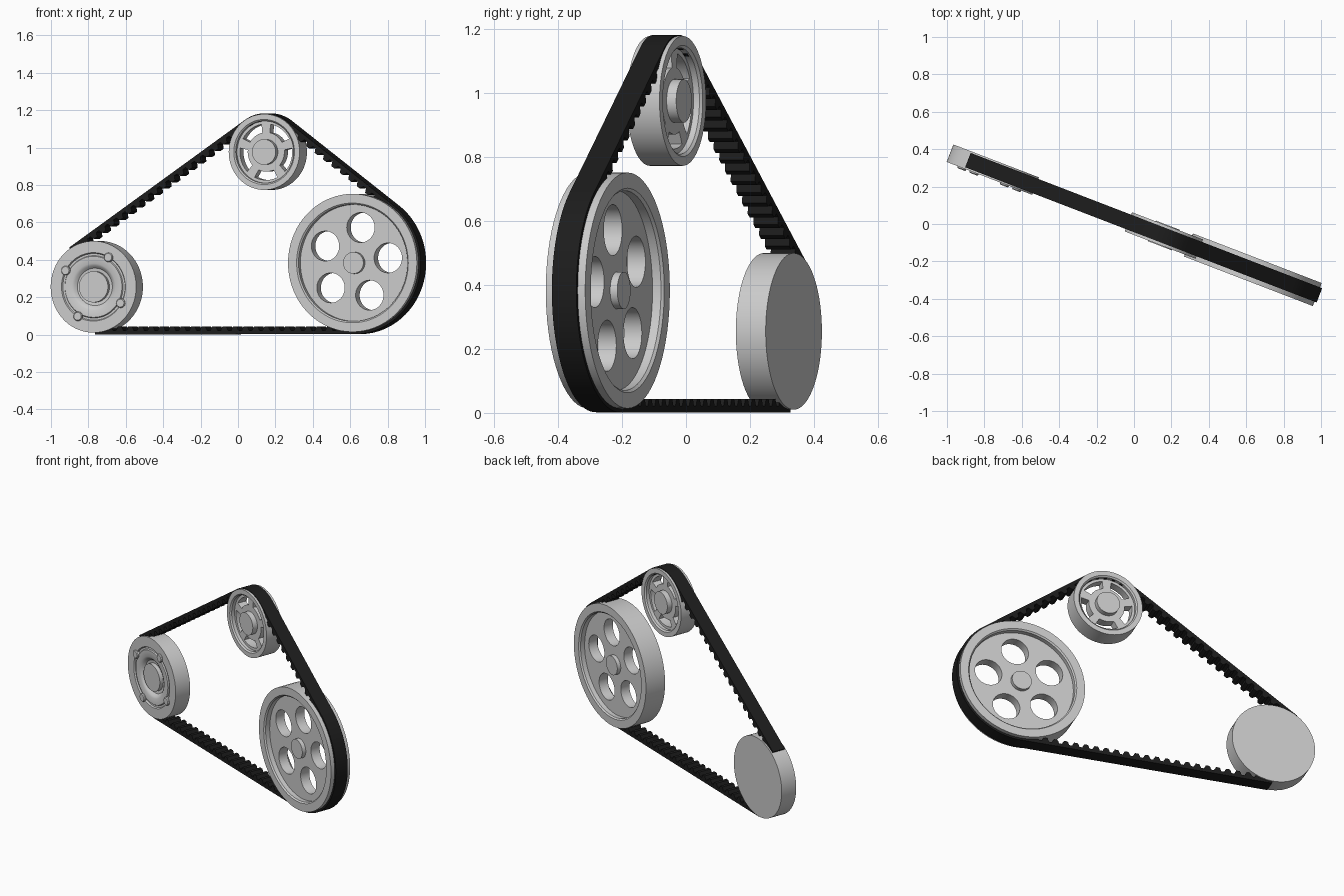
import bpy, math
from math import sin, cos, pi, radians, atan2, asin, hypot

if "Cube" in bpy.data.objects:
    bpy.data.objects.remove(bpy.data.objects["Cube"])

YAW = radians(-21.05)
# pulley centres (distance along the drive plane, height)
LEFT, TOP, BIG = (-.809, .255), (.171, .976), (.681, .383)


def place(ob, centre):
    # local xy = drive plane, local z = towards the front
    ob.rotation_euler = (pi / 2, 0, YAW)
    ob.location = (centre[0] * cos(YAW), centre[0] * sin(YAW), centre[1])
    bpy.ops.object.select_all(action='DESELECT')
    ob.select_set(True)
    bpy.context.view_layer.objects.active = ob
    if ob.type == 'CURVE':
        bpy.ops.object.convert(target='MESH')
    bpy.ops.object.shade_smooth_by_angle(angle=radians(30))
    return bpy.context.view_layer.objects.active


def mesh_object(name, verts, faces, centre):
    me = bpy.data.meshes.new(name)
    me.from_pydata(verts, [], faces)
    ob = bpy.data.objects.new(name, me)
    bpy.context.collection.objects.link(ob)
    return place(ob, centre)


def lathe(name, prof, centre, closed=False, seg=72, at=(0, 0)):
    """Turn (radius, depth) points, listed from back to front along the outside."""
    n = len(prof)
    verts = [(at[0] + r * cos(2 * pi * i / seg), at[1] + r * sin(2 * pi * i / seg), t)
             for i in range(seg) for r, t in prof]
    faces = []
    for i in range(seg):
        a, b = i * n, (i + 1) % seg * n
        for k in range(n if closed else n - 1):
            m = (k + 1) % n
            faces.append((a + k, b + k, b + m, a + m))
    if not closed:
        faces.append([i * n for i in range(seg)][::-1])
        faces.append([i * n + n - 1 for i in range(seg)])
    return mesh_object(name, verts, faces, centre)


def circle(r, cx=0, cy=0, seg=72):
    return [(cx + r * cos(2 * pi * i / seg), cy + r * sin(2 * pi * i / seg)) for i in range(seg)]


def plate(name, loops, half, centre):
    """Flat plate with holes, from 2D outlines."""
    cu = bpy.data.curves.new(name, 'CURVE')
    cu.dimensions, cu.fill_mode, cu.extrude = '2D', 'BOTH', half
    for pts in loops:
        sp = cu.splines.new('POLY')
        sp.points.add(len(pts) - 1)
        for p, q in zip(sp.points, pts):
            p.co = (q[0], q[1], 0, 1)
        sp.use_cyclic_u = True
    ob = bpy.data.objects.new(name, cu)
    bpy.context.collection.objects.link(ob)
    return place(ob, centre)


def rim(name, r, inner, half, centre):
    c = .008
    lathe(name, [(r, -half), (r, half), (inner + c, half), (inner, half - c),
                 (inner, c - half), (inner + c, -half)], centre, closed=True)


# large pulley: rim, web with five round holes, shaft
rim("big_pulley_rim", .369, .312, .066, BIG)
holes = [circle(.08, .192 * cos(radians(80 + 72 * k)), .192 * sin(radians(80 + 72 * k)), 40)
         for k in range(5)]
plate("big_pulley_web", [circle(.318)] + holes, .03, BIG)
lathe("big_pulley_shaft", [(.058, -.054), (.058, .054)], BIG, seg=48)

# top pulley: rim, web with five arc windows, hub
rim("top_pulley_rim", .203, .166, .055, TOP)
windows = []
for k in range(5):
    a0 = radians(270 + 72 * k)
    arc = [radians(-26 + 52 * i / 12) for i in range(13)]
    windows.append([(.15 * cos(a0 + a), .15 * sin(a0 + a)) for a in arc] +
                   [(.105 * cos(a0 + a * .93), .105 * sin(a0 + a * .93)) for a in reversed(arc)])
plate("top_pulley_web", [circle(.172)] + windows, .027, TOP)
lathe("top_pulley_hub", [(.068, -.059), (.068, .059)], TOP, seg=48)

# left pulley: solid body with grooved front face, hub and four bolts
lathe("left_pulley_body", [(.245, -.05), (.245, .05), (.183, .05), (.178, .042), (.167, .042),
                           (.163, .049), (.125, .049), (.112, .042), (.1, .028), (.083, .026),
                           (.083, .05)], LEFT)
for k in range(4):
    a = radians(61 + 90 * k)
    lathe(f"left_pulley_bolt_{k + 1}", [(.025, .035), (.025, .055), (.021, .06)], LEFT, seg=24,
          at=(.18 * cos(a), .18 * sin(a)))

# toothed belt: tangents between the pulleys, wrapped over the top and large ones
wheels = [(*LEFT, .254), (*TOP, .207), (*BIG, .381), (*LEFT, .254)]
normals = []
for (x1, z1, r1), (x2, z2, r2) in zip(wheels, wheels[1:]):
    normals.append(atan2(z2 - z1, x2 - x1) + asin((r2 - r1) / hypot(x2 - x1, z2 - z1)) + pi / 2)
for i in (1, 2):
    while normals[i] > normals[i - 1]:
        normals[i] -= 2 * pi


def on(w, a):
    return w[0] + w[2] * cos(a), w[1] + w[2] * sin(a)


pieces = []          # (length, function of 0..1 giving point and normal angle)
for i in range(3):
    a = normals[i]
    p, q = on(wheels[i], a), on(wheels[i + 1], a)
    pieces.append((hypot(q[0] - p[0], q[1] - p[1]), lambda f, p=p, q=q, a=a:
                   (p[0] + (q[0] - p[0]) * f, p[1] + (q[1] - p[1]) * f, a)))
    if i < 2:
        w, b = wheels[i + 1], normals[i + 1]
        pieces.append((w[2] * (a - b), lambda f, w=w, a=a, b=b:
                       (*on(w, a + (b - a) * f), a + (b - a) * f)))


def path(s):
    for length, f in pieces[:-1]:
        if s <= length:
            return f(s / length)
        s -= length
    return pieces[-1][1](min(1, s / pieces[-1][0]))


total = sum(p[0] for p in pieces)
count = round(total / .06)
pitch, width = total / count, .041
verts, faces = [], []
for k in range(count):
    for f, depth in ((0, .02), (.2, .02), (.3, .034), (.38, .042), (.72, .042), (.8, .034), (.9, .02)):
        x, z, a = path((k + f) * pitch)
        for d in (0, depth):
            for y in (width, -width):
                verts.append((x - d * cos(a), z - d * sin(a), y))
n = len(verts) // 4
for i in range(n - 1):
    a, b = 4 * i, 4 * i + 4
    faces += [(a, a + 1, b + 1, b), (a + 2, b + 2, b + 3, a + 3),
              (a, b, b + 2, a + 2), (a + 1, a + 3, b + 3, b + 1)]
faces += [(0, 2, 3, 1), (4 * n - 4, 4 * n - 3, 4 * n - 1, 4 * n - 2)]
belt = mesh_object("toothed_belt", verts, faces, (0, 0))
black = bpy.data.materials.new("black_rubber")
black.diffuse_color = (.012, .012, .012, 1)
black.use_nodes = True
black.node_tree.nodes["Principled BSDF"].inputs["Base Color"].default_value = black.diffuse_color
belt.data.materials.append(black)
